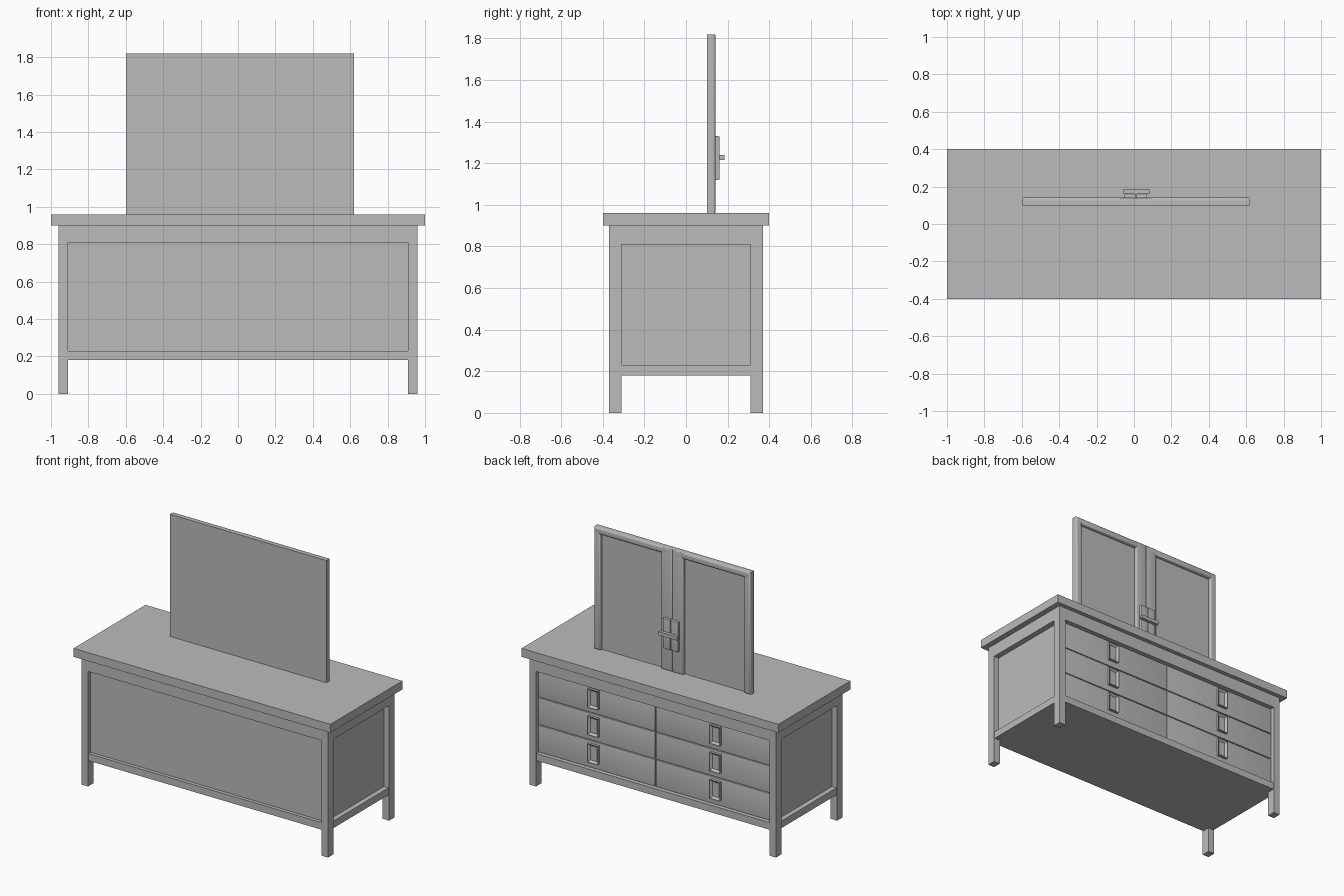
import bpy
import bmesh
import math

if "Cube" in bpy.data.objects:
    bpy.data.objects.remove(bpy.data.objects["Cube"], do_unlink=True)

grey = bpy.data.materials.new("plain_grey")
grey.use_nodes = True
colour = (0.5, 0.5, 0.5, 1)
grey.diffuse_color = colour
grey.node_tree.nodes["Principled BSDF"].inputs["Base Color"].default_value = colour


def finish(name, bm):
    mesh = bpy.data.meshes.new(name)
    bm.to_mesh(mesh)
    bm.free()
    mesh.materials.append(grey)
    obj = bpy.data.objects.new(name, mesh)
    bpy.context.collection.objects.link(obj)
    return obj


def box(name, xs, ys, zs, round_back=0.0):
    """Box from ranges; round_back softens the edges of its +y face."""
    bm = bmesh.new()
    bmesh.ops.create_cube(bm, size=1)
    for v in bm.verts:
        for axis, span in enumerate((xs, ys, zs)):
            v.co[axis] = span[1] if v.co[axis] > 0 else span[0]
    if round_back:
        edges = [e for e in bm.edges if all(v.co.y > ys[1] - 1e-5 for v in e.verts)]
        bmesh.ops.bevel(bm, geom=edges, offset=round_back, segments=3,
                        profile=0.5, affect='EDGES')
        for f in bm.faces:
            f.smooth = True
        for e in bm.edges:
            if len(e.link_faces) == 2 and e.calc_face_angle() > math.radians(40):
                e.smooth = False
    return finish(name, bm)


def drawer_pull(name, x, y, z, w, h):
    """Rectangular ring standing on a thin plate."""
    bm = bmesh.new()
    bmesh.ops.create_cube(bm, size=1)
    for v in bm.verts:
        v.co.x = x + v.co.x * w
        v.co.y = y + (0.018 if v.co.y > 0 else -0.005)
        v.co.z = z + v.co.z * h
    back = [f for f in bm.faces if f.normal.y > 0.9]
    bmesh.ops.inset_region(bm, faces=back, thickness=0.02)
    bmesh.ops.translate(bm, verts=back[0].verts, vec=(0, -0.014, 0))
    return finish(name, bm)


# Table top and hidden body
box("table_top", (-1, 1), (-0.4, 0.4), (0.9, 0.96))
box("cabinet_body", (-0.92, 0.92), (-0.34, 0.325), (0.18, 0.9))

# Legs, with rails along all four sides
for sx, side in ((-1, "right"), (1, "left")):
    for sy, end in ((-1, "front"), (1, "back")):
        box(f"{end}_{side}_leg", sorted((sx * 0.91, sx * 0.96)),
            sorted((sy * 0.31, sy * 0.37)), (0, 0.9))
    for level, zs, out in (("upper", (0.81, 0.9), 0.96), ("lower", (0.18, 0.23), 0.955)):
        box(f"{side}_{level}_rail", sorted((sx * 0.9, sx * out)), (-0.31, 0.31), zs)
for sy, end in ((-1, "front"), (1, "back")):
    for level, zs, out in (("upper", (0.81, 0.9), 0.37), ("lower", (0.18, 0.23), 0.365)):
        box(f"{end}_{level}_rail", (-0.91, 0.91), sorted((sy * 0.32, sy * out)), zs)

# Six drawers with pulls
row_height = (0.81 - 0.23) / 3
for row in range(3):
    z0 = 0.23 + row * row_height
    for sx, side in ((-1, "right"), (1, "left")):
        box(f"{side}_drawer_{row + 1}", sorted((sx * 0.002, sx * 0.91)), (0.3, 0.342),
            (z0 + 0.002, z0 + row_height - 0.002), 0.004)
        drawer_pull(f"{side}_drawer_pull_{row + 1}", sx * 0.475, 0.342,
                    z0 + row_height / 2 + 0.012, 0.08, 0.13)

# Upright board with a rounded frame on its back
mid, low, high = 0.01, 0.96, 1.82
box("upright_board", (-0.6, 0.62), (0.1, 0.118), (low, high))
for sx, side in ((-1, "right"), (1, "left")):
    def span(a, b):
        return sorted((mid + sx * a, mid + sx * b))
    box(f"{side}_outer_stile", span(0.56, 0.61), (0.117, 0.142), (low, high), 0.012)
    box(f"{side}_centre_stile", span(0, 0.085), (0.117, 0.142), (low, high), 0.008)
    box(f"{side}_top_rail", span(0, 0.61), (0.117, 0.142), (high - 0.045, high), 0.012)
    # Latch plate beside the centre joint
    box(f"{side}_latch_plate", span(0.002, 0.06), (0.135, 0.162), (1.12, 1.33), 0.005)

# Latch bar across both plates
box("latch_bar", (-0.06, 0.085), (0.162, 0.184), (1.215, 1.24))
box("latch_bar_mount", (-0.01, 0.03), (0.155, 0.17), (1.215, 1.24))
